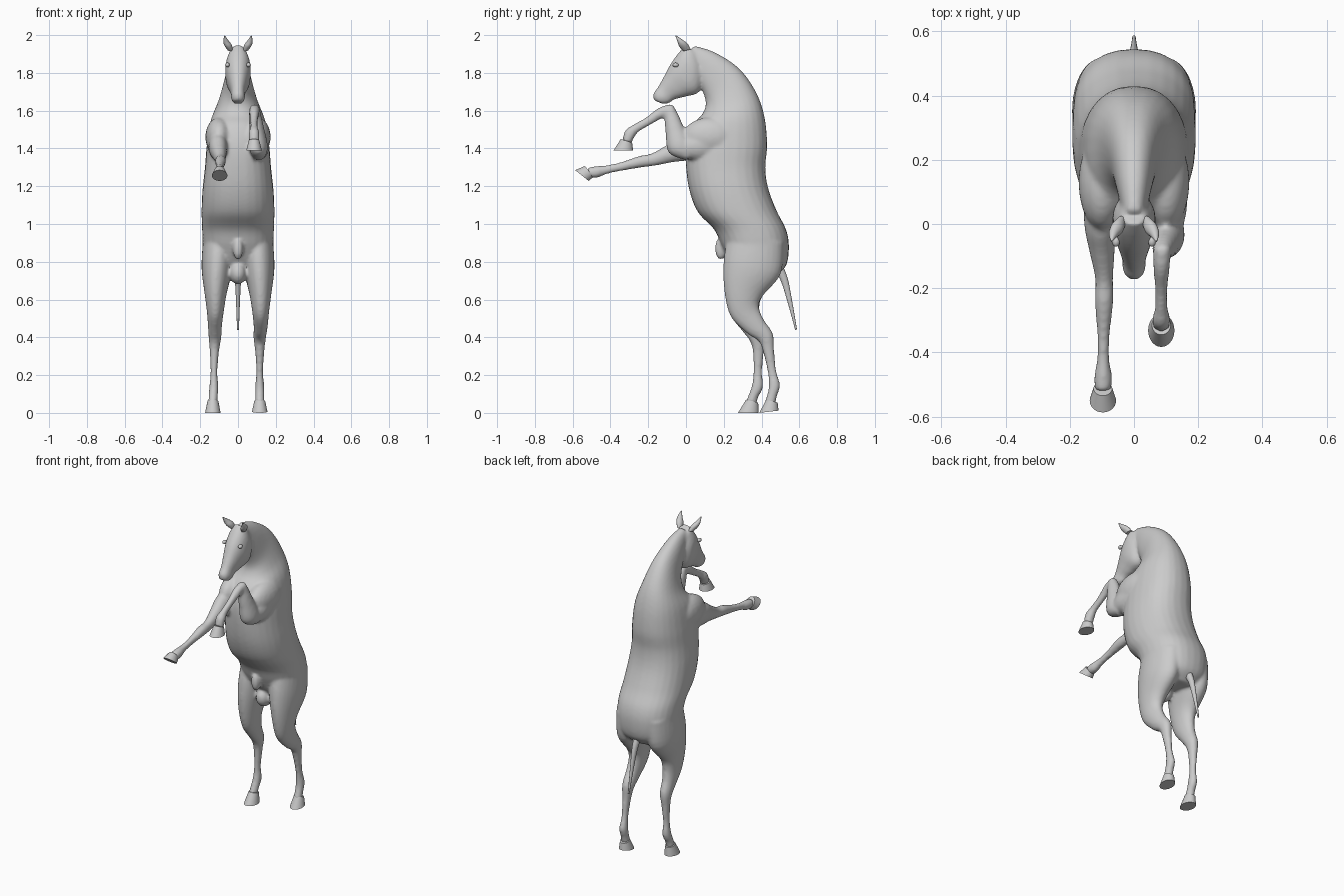
import bpy, bmesh, math
from mathutils import Vector

grey = bpy.data.materials.new("warm_grey")
grey.diffuse_color = (0.6, 0.6, 0.6, 1)


def sgn_pow(v, e):
    return math.copysign(abs(v) ** e, v)


def spline(rows, steps):
    """Catmull-Rom interpolation of equal-length number rows."""
    rows = [Vector(r) for r in rows]
    out = []
    for i in range(len(rows) - 1):
        a, b, c, d = (rows[max(0, min(len(rows) - 1, i + k))] for k in (-1, 0, 1, 2))
        for s in range(steps):
            t = s / steps
            out.append(0.5 * (2 * b + (c - a) * t + (2 * a - 5 * b + 4 * c - d) * t * t
                              + (3 * b - a - 3 * c + d) * t ** 3))
    return out + [rows[-1]]


def loft(bm, rings, steps=5, boxy=1.0, sides=28):
    """Rings are (x, front_y, front_z, back_y, back_z, half_width)."""
    loops = []
    for x, fy, fz, by, bz, w in spline(rings, steps):
        c = Vector((x, (fy + by) / 2, (fz + bz) / 2))
        u = Vector((0, (fy - by) / 2, (fz - bz) / 2))
        loop = []
        for k in range(sides):
            a = 2 * math.pi * k / sides
            p = c + u * sgn_pow(math.cos(a), boxy)
            p.x += w * sgn_pow(math.sin(a), boxy)
            loop.append(bm.verts.new(p))
        loops.append(loop)
    for a, b in zip(loops, loops[1:]):
        for k in range(sides):
            n = (k + 1) % sides
            bm.faces.new((a[k], a[n], b[n], b[k]))
    bm.faces.new(loops[0][::-1])
    bm.faces.new(loops[-1])


def limb(bm, path):
    """Path points are (x, y, z, depth_radius, width_radius)."""
    rings = []
    for i, (x, y, z, r, w) in enumerate(path):
        p, q = path[max(0, i - 1)], path[min(len(path) - 1, i + 1)]
        t = Vector((q[1] - p[1], q[2] - p[2])).normalized()
        rings.append((x, y + t.y * r, z - t.x * r, y - t.y * r, z + t.x * r, w))
    loft(bm, rings)


def ball(bm, center, size):
    res = bmesh.ops.create_uvsphere(bm, u_segments=20, v_segments=12, radius=1)
    for v in res["verts"]:
        v.co = Vector(center) + Vector(v.co[i] * size[i] for i in range(3))


def finish(bm, name, smooth=True):
    bmesh.ops.recalc_face_normals(bm, faces=bm.faces)
    mesh = bpy.data.meshes.new(name)
    bm.to_mesh(mesh)
    bm.free()
    mesh.materials.append(grey)
    ob = bpy.data.objects.new(name, mesh)
    bpy.context.collection.objects.link(ob)
    bpy.context.view_layer.objects.active = ob
    ob.select_set(True)
    if smooth:
        bpy.ops.object.shade_smooth_by_angle(angle=math.radians(40))
    ob.select_set(False)
    return ob


body = bmesh.new()

# Neck and trunk, from poll to rump
loft(body, [(0, *r) for r in (
    (0.02, 1.82, 0.04, 1.945, 0.035), (0.08, 1.72, 0.15, 1.91, 0.055),
    (0.105, 1.64, 0.28, 1.825, 0.075), (0.085, 1.58, 0.37, 1.70, 0.105),
    (0.03, 1.52, 0.415, 1.57, 0.145), (0.0, 1.42, 0.43, 1.42, 0.165),
    (0.0, 1.30, 0.42, 1.30, 0.175), (0.02, 1.17, 0.435, 1.19, 0.188),
    (0.065, 1.06, 0.48, 1.07, 0.193), (0.15, 0.97, 0.53, 0.97, 0.19),
    (0.19, 0.88, 0.545, 0.88, 0.185), (0.24, 0.79, 0.53, 0.78, 0.16),
    (0.32, 0.73, 0.47, 0.72, 0.09))], boxy=0.88)

# Head
loft(body, [(0, *r) for r in (
    (0.0, 1.95, 0.07, 1.88, 0.04), (-0.04, 1.905, 0.09, 1.79, 0.064),
    (-0.08, 1.85, 0.07, 1.70, 0.066), (-0.115, 1.785, 0.0, 1.675, 0.05),
    (-0.145, 1.73, -0.06, 1.66, 0.037), (-0.172, 1.69, -0.09, 1.64, 0.036),
    (-0.17, 1.655, -0.12, 1.635, 0.025))], boxy=0.9)

# Thighs shared by both hind legs, then the two lower legs
thigh = [(0.1, 0.37, 0.92, 0.15, 0.085), (0.11, 0.35, 0.77, 0.155, 0.083),
         (0.118, 0.305, 0.64, 0.105, 0.06), (0.12, 0.31, 0.54, 0.08, 0.045)]
rear_shin = [(0.12, 0.365, 0.46, 0.058, 0.037), (0.115, 0.422, 0.4, 0.043, 0.033),
             (0.115, 0.437, 0.33, 0.03, 0.025), (0.115, 0.455, 0.22, 0.023, 0.018),
             (0.115, 0.468, 0.145, 0.03, 0.024), (0.115, 0.455, 0.09, 0.026, 0.024),
             (0.115, 0.445, 0.05, 0.03, 0.025)]
fore_shin = [(-0.122, 0.345, 0.46, 0.055, 0.037), (-0.122, 0.378, 0.395, 0.043, 0.033),
             (-0.125, 0.383, 0.33, 0.03, 0.025), (-0.127, 0.38, 0.22, 0.023, 0.018),
             (-0.128, 0.378, 0.14, 0.03, 0.024), (-0.131, 0.357, 0.09, 0.026, 0.024),
             (-0.133, 0.345, 0.05, 0.03, 0.025)]
limb(body, thigh + rear_shin)
limb(body, [(-p[0], *p[1:]) for p in thigh] + fore_shin)

# Shoulder muscles
for s in (-1, 1):
    ball(body, (0.1 * s, 0.13, 1.46), (0.073, 0.15, 0.105))

# Stretched foreleg
limb(body, [(-0.1, 0.14, 1.43, 0.09, 0.06), (-0.105, 0.0, 1.405, 0.072, 0.05),
            (-0.1, -0.08, 1.375, 0.05, 0.04), (-0.093, -0.17, 1.342, 0.034, 0.028),
            (-0.093, -0.24, 1.33, 0.031, 0.029), (-0.095, -0.34, 1.305, 0.023, 0.02),
            (-0.096, -0.42, 1.288, 0.023, 0.019), (-0.096, -0.475, 1.275, 0.031, 0.028),
            (-0.097, -0.52, 1.272, 0.027, 0.025)])

# Folded foreleg: upper arm, forearm, then cannon and pastern
limb(body, [(0.11, 0.14, 1.44, 0.09, 0.055), (0.11, 0.05, 1.41, 0.075, 0.055),
            (0.105, -0.02, 1.4, 0.05, 0.045)])
limb(body, [(0.11, 0.02, 1.36, 0.03, 0.035), (0.108, -0.035, 1.41, 0.065, 0.05),
            (0.1, -0.06, 1.5, 0.05, 0.04), (0.09, -0.078, 1.575, 0.037, 0.033),
            (0.088, -0.09, 1.625, 0.022, 0.024)])
limb(body, [(0.088, -0.07, 1.607, 0.03, 0.028), (0.086, -0.13, 1.59, 0.029, 0.026),
            (0.085, -0.2, 1.545, 0.023, 0.02), (0.085, -0.26, 1.51, 0.023, 0.02),
            (0.085, -0.296, 1.48, 0.03, 0.028), (0.085, -0.313, 1.435, 0.025, 0.027)])

# Sheath on the lower belly
ball(body, (0, 0.185, 0.87), (0.028, 0.032, 0.06))
ball(body, (0, 0.27, 0.74), (0.045, 0.06, 0.06))

# Fuse the anatomy into one skin
ob = finish(body, "body_skin")
fuse = ob.modifiers.new("fuse", 'REMESH')
fuse.mode = 'VOXEL'
fuse.voxel_size = 0.009
fuse.use_smooth_shade = True
relax = ob.modifiers.new("relax", 'SMOOTH')
relax.factor = 0.5
relax.iterations = 6

# Hooves: coronet ring, wall, flat sole
hooves = {
    "hind_hoof_left": (0.115, (0.425, 0.07, 0.485, 0.055), (0.388, 0.0, 0.49, 0.012)),
    "hind_hoof_right": (-0.133, (0.318, 0.07, 0.382, 0.055), (0.275, 0.0, 0.385, 0.0)),
    "fore_hoof_left": (0.085, (-0.345, 1.45, -0.285, 1.43), (-0.383, 1.39, -0.28, 1.39)),
    "fore_hoof_right": (-0.097, (-0.535, 1.307, -0.49, 1.25), (-0.587, 1.285, -0.515, 1.228)),
}
for name, (x, top, sole) in hooves.items():
    bm = bmesh.new()
    loft(bm, [(x, *top, 0.029), (x, *sole, 0.041)], steps=3)
    finish(bm, name)

# Ears (cupped leaf shapes) and eyes
for side, s in (("left", 1), ("right", -1)):
    bm = bmesh.new()
    loft(bm, [(0.04 * s, -0.015, 1.915, 0.025, 1.925, 0.014),
              (0.053 * s, -0.036, 1.94, 0.008, 1.955, 0.02),
              (0.064 * s, -0.045, 1.965, -0.018, 1.975, 0.014),
              (0.07 * s, -0.056, 1.996, -0.052, 1.998, 0.002)], sides=14)
    finish(bm, "ear_" + side)
    bm = bmesh.new()
    ball(bm, (0.056 * s, -0.055, 1.842), (0.012, 0.016, 0.012))
    finish(bm, "eye_" + side)

# Tail dock
bm = bmesh.new()
limb(bm, [(0, 0.49, 0.77, 0.025, 0.022), (0, 0.522, 0.7, 0.019, 0.016),
          (0, 0.552, 0.58, 0.012, 0.01), (0, 0.583, 0.44, 0.005, 0.005)])
finish(bm, "tail")
